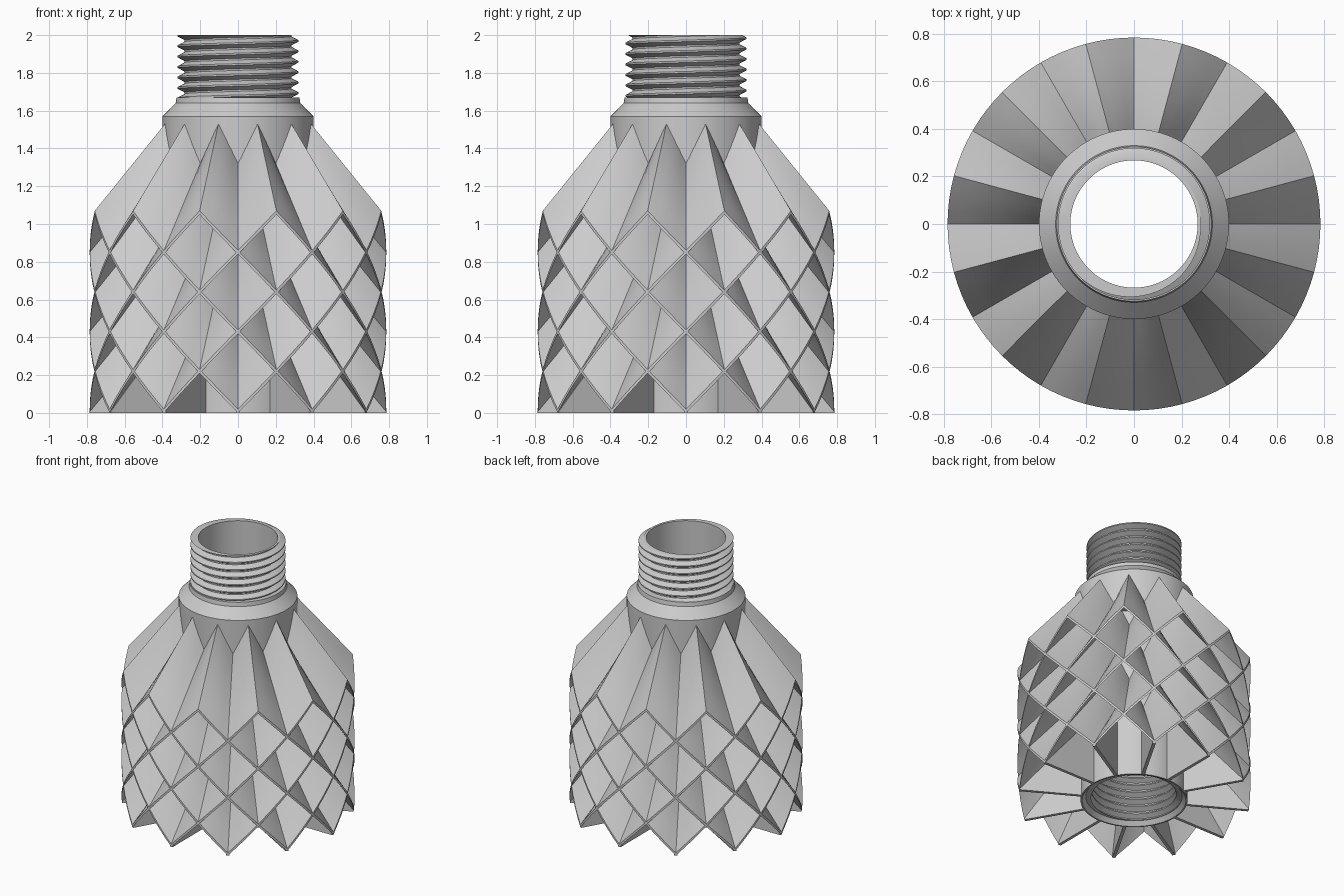
import bpy, bmesh, math
from math import sin, cos, tau

cube = bpy.data.objects.get("Cube")
if cube:
    bpy.data.objects.remove(cube, do_unlink=True)

# One plain grey for everything
grey = bpy.data.materials.new("plain grey")
grey.use_nodes = True
colour = (0.6, 0.6, 0.6, 1)
grey.diffuse_color = colour
grey.node_tree.nodes["Principled BSDF"].inputs["Base Color"].default_value = colour

SEG = 96            # steps round the axis, four per pleat face
PLEATS = 12
PLEAT_HEIGHT = 0.21
SLOPE = 1.195       # rise of a pleat towards the axis
R_FIN, R_TUBE, R_NECK, R_BORE = 0.785, 0.36, 0.40, 0.268
THICK = 0.02
PITCH = 0.0554


def finish(name, bm):
    bmesh.ops.recalc_face_normals(bm, faces=bm.faces)
    mesh = bpy.data.meshes.new(name)
    bm.to_mesh(mesh)
    bm.free()
    mesh.materials.append(grey)
    ob = bpy.data.objects.new(name, mesh)
    bpy.context.collection.objects.link(ob)
    bpy.ops.object.select_all(action='DESELECT')
    ob.select_set(True)
    bpy.context.view_layer.objects.active = ob
    bpy.ops.object.shade_smooth_by_angle(angle=math.radians(30))


def ring_solid(name, rows):
    """Closed ring; each row maps an angle to (radius, height)."""
    bm = bmesh.new()
    grid = []
    for row in rows:
        ring = []
        for i in range(SEG + 1):
            a = tau * i / SEG
            r, z = row(a)
            ring.append(bm.verts.new((r * cos(a), r * sin(a), z)))
        grid.append(ring)
    for j, ring in enumerate(grid):
        after = grid[(j + 1) % len(grid)]
        for i in range(SEG):
            bm.faces.new((ring[i], ring[i + 1], after[i + 1], after[i]))
    # The seam closes here, joining each thread turn to the next
    bmesh.ops.remove_doubles(bm, verts=bm.verts, dist=1e-5)
    bmesh.ops.dissolve_degenerate(bm, edges=bm.edges, dist=1e-5)
    finish(name, bm)


def fixed(r, z):
    return lambda a: (r, z)


def thread(name, lo, hi, minor, major, wall):
    """Helical V thread between lo and hi, backed by a plain wall."""
    def knot(u):
        def row(a):
            z = min(hi, max(lo, lo + PITCH * (u + a / tau)))
            phase = ((z - lo) / PITCH - a / tau) % 1
            tri = abs(phase - 0.5) * 2
            return minor + (major - minor) * min(1, max(0, (0.85 - tri) / 0.7)), z
        return row

    turns = math.ceil((hi - lo) / PITCH) + 1
    knots = [t + f for t in range(-1, turns) for f in (0.075, 0.425, 0.575, 0.925)]
    ring_solid(name, [fixed(wall, lo)] + [knot(u) for u in knots] + [fixed(wall, hi)])


def pleated_layer(name, peak, offset):
    """Pleated conical sheet with a zigzag rim."""
    def row(r, drop):
        def at(a):
            u = (a * PLEATS / tau + offset) % 1
            z = peak - PLEAT_HEIGHT * (1 - abs(2 * u - 1))
            return r, z + SLOPE * (R_FIN - r) - drop
        return at

    steps = 6
    r_in = R_TUBE - 0.015
    radii = [r_in + (R_FIN - r_in) * i / steps for i in range(steps + 1)]
    ring_solid(name, [row(r, 0) for r in radii] + [row(r, THICK) for r in reversed(radii)])


# Central tube with neck, shoulder, collar and bore
profile = [(R_TUBE, 0), (R_TUBE, 1.27), (R_NECK, 1.27), (R_NECK, 1.57), (0.33, 1.64),
           (0.325, 1.67), (R_BORE, 1.67), (R_BORE, 0.42), (0.335, 0.42), (0.325, 0.03), (0.35, 0)]
ring_solid("central_tube", [fixed(r, z) for r, z in profile])

# Outer thread on top, inner thread at the base
thread("top_thread", 1.665, 2.0, 0.283, 0.32, R_BORE)
thread("base_thread", 0.03, 0.42, 0.285, 0.32, 0.34)

# Five layers of pleats, each turned half a pleat from the one above
for n in range(5):
    pleated_layer(f"pleated_layer_{n + 1}", 1.07 - PLEAT_HEIGHT * n, 0.5 if n % 2 == 0 else 0)

# Upright ribs under the valleys of the lowest layer
bm = bmesh.new()
r_in = R_TUBE - 0.01
r_out = R_FIN - 0.002
for k in range(PLEATS):
    a = tau * k / PLEATS
    sides = []
    for t in (-0.011, 0.011):
        pts = [(r_in, 0), (r_out, 0), (r_out, 0.008), (r_in, SLOPE * (R_FIN - r_in) + 0.008)]
        sides.append([bm.verts.new((r * cos(a) - t * sin(a), r * sin(a) + t * cos(a), z))
                      for r, z in pts])
    left, right = sides
    bm.faces.new(left)
    bm.faces.new(reversed(right))
    for i in range(4):
        j = (i + 1) % 4
        bm.faces.new((left[j], left[i], right[i], right[j]))
finish("base_ribs", bm)
